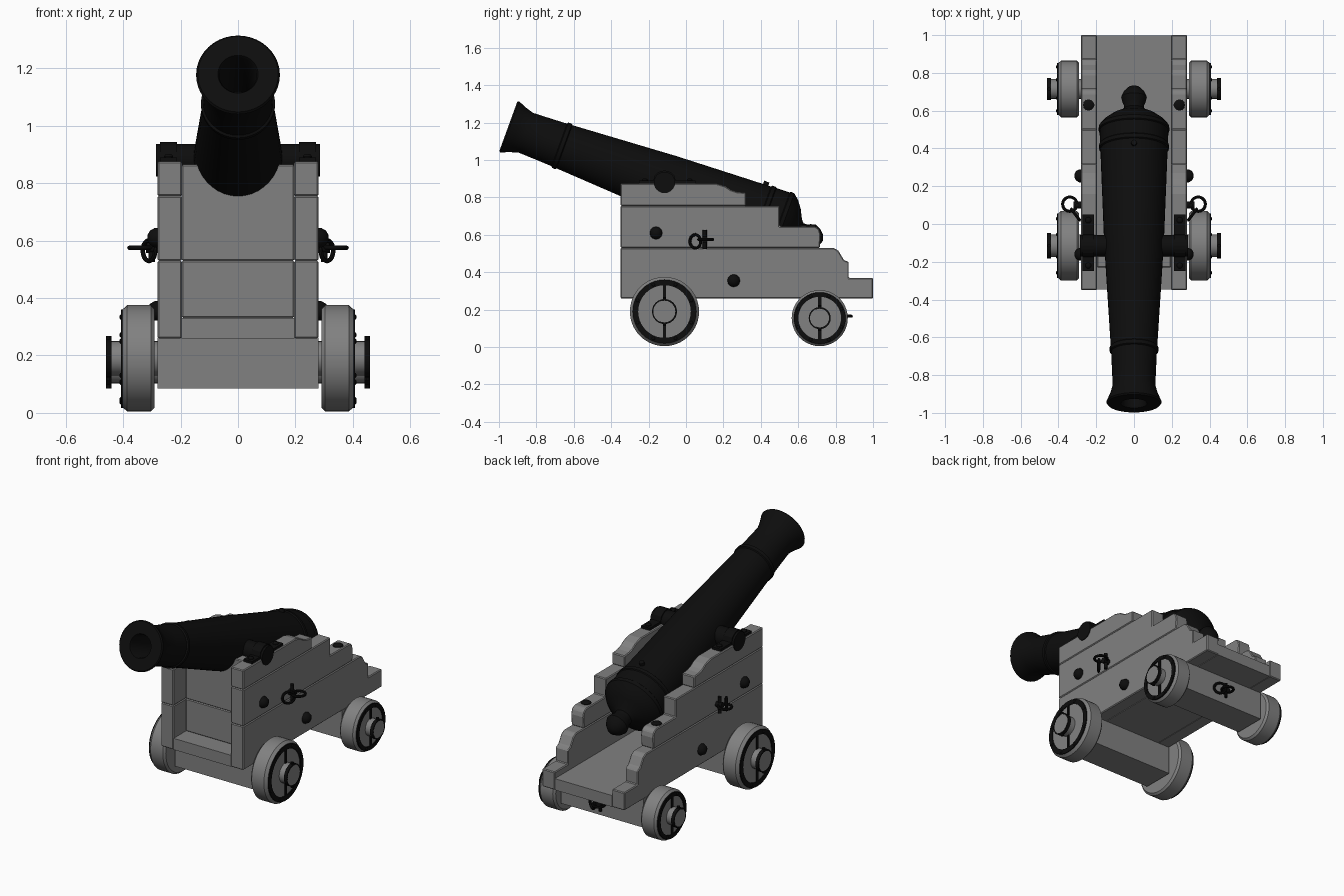
import bpy, bmesh
from math import pi, sin, cos
from mathutils import Vector, Matrix

if "Cube" in bpy.data.objects:
    bpy.data.objects.remove(bpy.data.objects["Cube"])


def material(name, value, rough):
    m = bpy.data.materials.new(name)
    m.use_nodes = True
    color = (value, value, value, 1)
    m.diffuse_color = color
    node = m.node_tree.nodes["Principled BSDF"]
    node.inputs["Base Color"].default_value = color
    node.inputs["Roughness"].default_value = rough
    return m


WOOD = material("grey wood", 0.22, 0.8)
IRON = material("black iron", 0.004, 0.6)


def finish(name, bm, mat, bevel=0, smooth=True):
    bmesh.ops.remove_doubles(bm, verts=bm.verts, dist=0.0001)
    bmesh.ops.recalc_face_normals(bm, faces=bm.faces)
    mesh = bpy.data.meshes.new(name)
    bm.to_mesh(mesh)
    bm.free()
    ob = bpy.data.objects.new(name, mesh)
    bpy.context.collection.objects.link(ob)
    mesh.materials.append(mat)
    if bevel:
        mod = ob.modifiers.new("edge", 'BEVEL')
        mod.width = bevel
        mod.segments = 1
        mod.limit_method = 'ANGLE'
    if smooth:
        bpy.ops.object.select_all(action='DESELECT')
        ob.select_set(True)
        bpy.context.view_layer.objects.active = ob
        bpy.ops.object.shade_smooth_by_angle(angle=0.6)
    return ob


def lathe(name, profile, origin, axis, mat, n=32, closed=False):
    """Turn (distance, radius) pairs around an axis."""
    bm = bmesh.new()
    place = Matrix.Translation(origin) @ Vector(axis).to_track_quat('Z', 'Y').to_matrix().to_4x4()
    rings = [[bm.verts.new(place @ Vector((r * cos(2 * pi * i / n), r * sin(2 * pi * i / n), d)))
              for i in range(n)] for d, r in profile]
    pairs = list(zip(rings, rings[1:]))
    if closed:
        pairs.append((rings[-1], rings[0]))
    for a, b in pairs:
        for i in range(n):
            j = (i + 1) % n
            bm.faces.new((a[i], a[j], b[j], b[i]))
    return finish(name, bm, mat)


def rod(name, start, axis, length, r, mat, n=24):
    return lathe(name, [(0, 0), (0, r), (length, r), (length, 0)], start, axis, mat, n)


def dome(name, base, axis, r, height):
    prof = [(-0.01, 0), (-0.01, r), (height * 0.3, r), (height * 0.75, r * 0.75), (height, r * 0.3), (height, 0)]
    return lathe(name, prof, base, axis, IRON, 12)


def ring(name, center, axis, radius, thick):
    prof = [(thick * sin(2 * pi * k / 8), radius + thick * cos(2 * pi * k / 8)) for k in range(8)]
    return lathe(name, prof, center, axis, IRON, 20, closed=True)


def extrude(name, outline, x0, x1, mat, bevel=0):
    """Extrude a (y, z) outline across x."""
    bm = bmesh.new()
    face = bm.faces.new([bm.verts.new((x0, y, z)) for y, z in outline])
    ext = bmesh.ops.extrude_face_region(bm, geom=[face])
    moved = [v for v in ext["geom"] if isinstance(v, bmesh.types.BMVert)]
    bmesh.ops.translate(bm, verts=moved, vec=(x1 - x0, 0, 0))
    return finish(name, bm, mat, bevel, smooth=False)


def block(name, x, y0, y1, z0, z1, mat, bevel=0):
    return extrude(name, [(y0, z0), (y1, z0), (y1, z1), (y0, z1)], -x, x, mat, bevel)


# Barrel, tilted upward toward the muzzle
AXIS = Vector((0, 0.94, -0.342)).normalized()
MUZZLE = Vector((0, -0.95, 1.18))
barrel = [(0.35, 0), (0.35, 0.063), (0.01, 0.065), (0, 0.07), (0, 0.14), (0.008, 0.146),
          (0.05, 0.128), (0.1, 0.113), (0.2, 0.117), (0.29, 0.121), (0.295, 0.129), (0.315, 0.129),
          (0.32, 0.123), (0.9, 0.158), (1.43, 0.178), (1.435, 0.185), (1.455, 0.185), (1.46, 0.18),
          (1.535, 0.182), (1.54, 0.188), (1.56, 0.186), (1.59, 0.16), (1.62, 0.12), (1.645, 0.07),
          (1.66, 0.053), (1.68, 0.053), (1.7, 0.062), (1.725, 0.068), (1.755, 0.055), (1.78, 0.03),
          (1.79, 0)]
lathe("barrel", barrel, MUZZLE, AXIS, IRON, 40)
rod("trunnion", (-0.285, -0.115, 0.88), (1, 0, 0), 0.57, 0.057, IRON)
vent = MUZZLE + AXIS * 1.4 + Vector((0, 0.342, 0.94)) * 0.175
rod("vent", vent, (0, 0.342, 0.94), 0.02, 0.015, IRON, 12)

# Carriage bed and front transom
block("bed", 0.196, -0.348, 0.998, 0.26, 0.33, WOOD)
block("transom_lower", 0.196, -0.23, -0.1, 0.33, 0.53, WOOD, 0.005)
block("transom_upper", 0.196, -0.23, -0.1, 0.53, 0.865, WOOD, 0.005)

# Stepped cheek planks
planks = {
    "lower": [(-0.35, 0.26), (1, 0.26), (1, 0.37), (0.87, 0.37), (0.87, 0.455), (0.845, 0.465),
              (0.83, 0.49), (0.815, 0.515), (0.79, 0.53), (-0.35, 0.53)],
    "middle": [(-0.35, 0.53), (0.715, 0.53), (0.72, 0.6), (0.712, 0.63), (0.69, 0.645),
               (0.5, 0.645), (0.5, 0.755), (-0.35, 0.755)],
    "upper": [(-0.35, 0.755), (0.32, 0.755), (0.32, 0.825), (0.27, 0.83), (0.24, 0.84),
              (0.21, 0.86), (0.16, 0.875), (-0.35, 0.875)],
}
# Iron strap arching over the trunnion
arch = [(-0.115 - 0.064 * cos(a * pi / 10), 0.88 + 0.064 * sin(a * pi / 10)) for a in range(2, 9)]
strap = [(-0.25, 0.872), (-0.25, 0.89), (-0.175, 0.89)] + arch + [(-0.055, 0.89), (0.05, 0.89), (0.05, 0.872)]

for side, s in (("left", 1), ("right", -1)):
    out = (s, 0, 0)
    for name, outline in planks.items():
        extrude(f"cheek_{name}_{side}", outline, s * 0.195, s * 0.281, WOOD, 0.005)
    extrude(f"trunnion_strap_{side}", strap, s * 0.212, s * 0.272, IRON)
    for y in (-0.22, 0.02):
        dome(f"strap_bolt_{side}", (s * 0.242, y, 0.89), (0, 0, 1), 0.016, 0.012)
    dome(f"step_bolt_{side}", (s * 0.24, 0.63, 0.645), (0, 0, 1), 0.03, 0.012)
    for y, z in ((-0.16, 0.61), (0.255, 0.355)):
        dome(f"side_bolt_{side}", (s * 0.28, y, z), out, 0.034, 0.035)

    # Side eye bolt with two rings
    rod(f"eye_bolt_{side}", (s * 0.27, 0.1, 0.575), out, 0.05, 0.018, IRON, 12)
    rod(f"eye_pin_{side}", (s * 0.3, 0.1, 0.525), (0, 0, 1), 0.1, 0.011, IRON, 12)
    ring(f"flat_ring_{side}", (s * 0.34, 0.105, 0.575), (0, 0, 1), 0.038, 0.008)
    ring(f"hanging_ring_{side}", (s * 0.31, 0.05, 0.565), (s * 0.8, -0.6, 0), 0.036, 0.008)

# Axles and wheels
for place, y, z, r, hub in (("front", -0.115, 0.19, 0.185, 0.06), ("rear", 0.715, 0.155, 0.15, 0.052)):
    block(f"{place}_axle", 0.28, y - 0.1, y + 0.1, 0.085, 0.262, WOOD)
    for side, s in (("left", 1), ("right", -1)):
        tag = f"{place}_{side}"
        out = (s, 0, 0)
        c = Vector((0, y, z))

        def at(x, dy=0, dz=0):
            return c + Vector((s * x, dy, dz))

        tyre = [(0, 0), (0, r - 0.012), (0.012, r), (0.095, r), (0.112, r - 0.015), (0.112, 0)]
        lathe(f"wheel_{tag}", tyre, at(0.291), out, WOOD, 40)
        rod(f"axle_end_{tag}", at(0.27), out, 0.19, hub, WOOD)
        rim = [(0, r * 0.76), (0, r * 0.92), (0.008, r * 0.92), (0.008, r * 0.76)]
        lathe(f"wheel_plate_{tag}", rim, at(0.4), out, IRON, 40, closed=True)
        for k in range(8):
            a = 2 * pi * (k + 0.5) / 8
            dome(f"rivet_{tag}", at(0.407, r * 0.84 * cos(a), r * 0.84 * sin(a)), out, 0.009, 0.006)
        bar = [(y - 0.009, z - r * 0.8), (y + 0.009, z - r * 0.8), (y + 0.009, z + r * 0.8), (y - 0.009, z + r * 0.8)]
        extrude(f"wheel_bar_{tag}", bar, s * 0.4, s * 0.408, IRON)
        band = [(0, hub - 0.002), (0, hub + 0.007), (0.02, hub + 0.007), (0.02, hub - 0.002)]
        lathe(f"hub_band_{tag}", band, at(0.44), out, IRON, 24, closed=True)
        rod(f"linchpin_{tag}", at(0.45, 0, -hub - 0.018), (0, 0, 1), 2 * hub + 0.036, 0.009, IRON, 10)

# Towing ring on the back of the rear axle
rod("tow_bolt", (0, 0.8, 0.165), (0, 1, 0), 0.05, 0.018, IRON, 12)
rod("tow_pin", (0, 0.835, 0.12), (0, 0, 1), 0.09, 0.01, IRON, 10)
ring("tow_ring", (0, 0.85, 0.165), (0, 0, 1), 0.034, 0.008)
ring("tow_hanging_ring", (0.05, 0.84, 0.16), (0.5, 0.85, 0), 0.034, 0.008)
